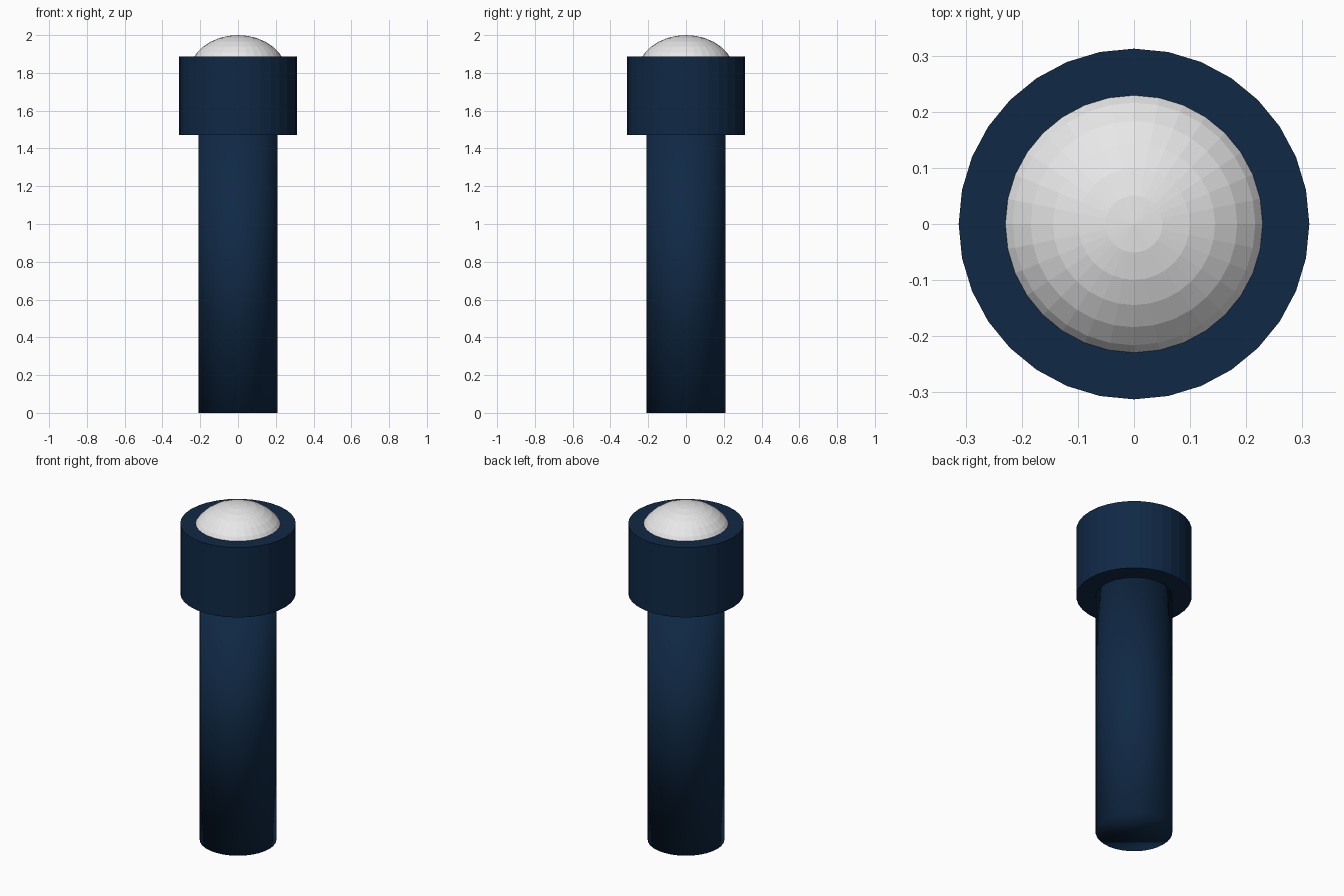
import bpy

if "Cube" in bpy.data.objects:
    bpy.data.objects.remove(bpy.data.objects["Cube"])

SIDES = 32


def material(name, rgb):
    mat = bpy.data.materials.new(name)
    mat.diffuse_color = (*rgb, 1.0)
    mat.use_nodes = True
    mat.node_tree.nodes["Principled BSDF"].inputs["Base Color"].default_value = mat.diffuse_color
    return mat


def cylinder(name, radius, z0, z1, mat):
    bpy.ops.mesh.primitive_cylinder_add(
        vertices=SIDES, radius=radius, depth=z1 - z0, location=(0, 0, (z0 + z1) / 2))
    obj = bpy.context.object
    obj.name = name
    obj.data.materials.append(mat)
    return obj


navy = material("navy blue", (0.005, 0.022, 0.06))
white = material("off white", (0.8, 0.8, 0.8))

# Handle: long shaft, shaded smooth all over
handle = cylinder("handle", 0.208, 0.0, 1.471, navy)
bpy.ops.object.shade_smooth()

# Head: wider faceted collar on top of the handle
head = cylinder("head", 0.3125, 1.471, 1.888, navy)

# Lens: flattened faceted ball rising out of the head
bpy.ops.mesh.primitive_uv_sphere_add(
    segments=SIDES, ring_count=16, radius=0.26, location=(0, 0, 1.792))
lens = bpy.context.object
lens.name = "lens_dome"
lens.scale = (1, 1, 0.8)
bpy.ops.object.transform_apply(location=False, rotation=False, scale=True)
lens.data.materials.append(white)
